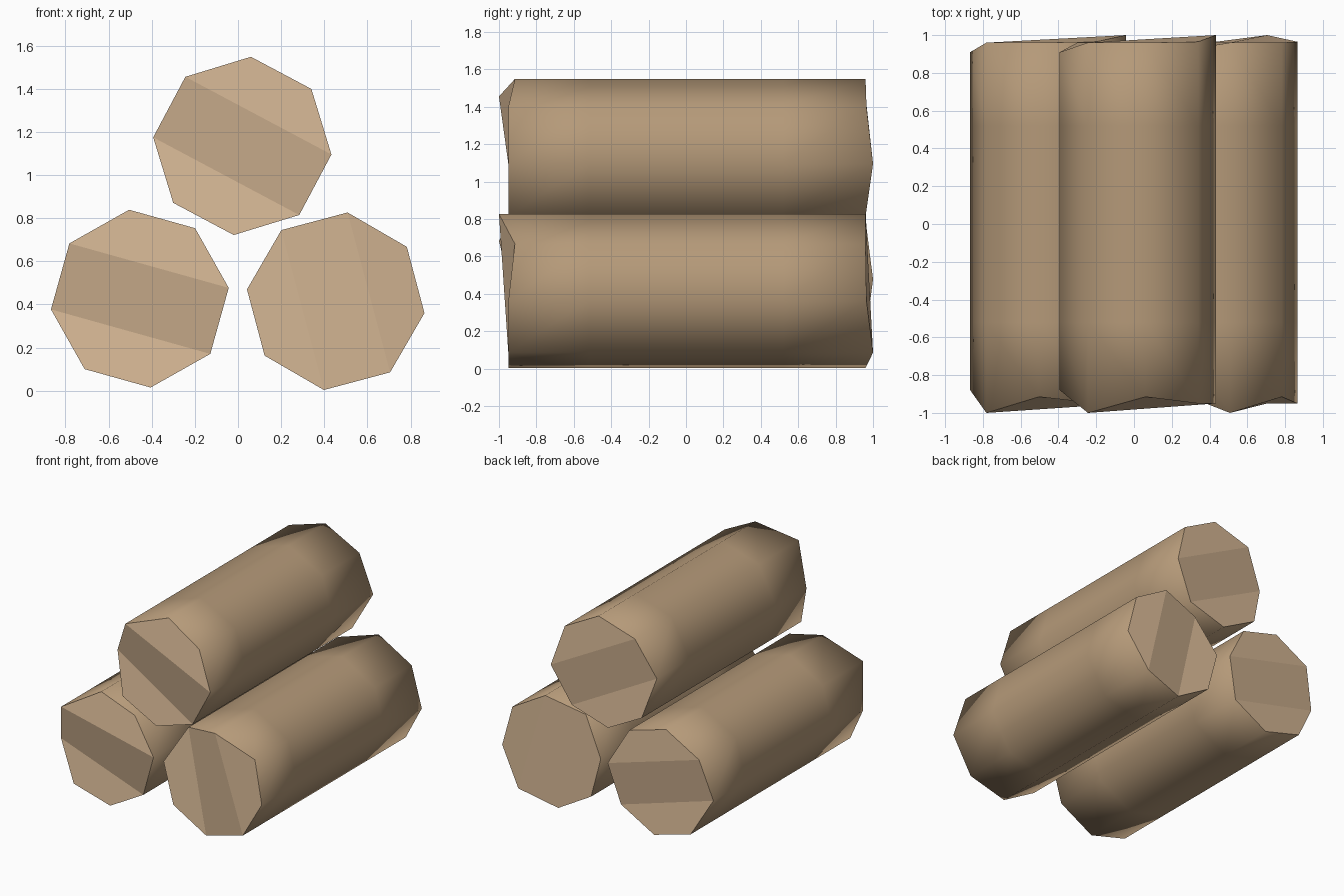
import bpy, math
from mathutils import Vector

cube = bpy.data.objects.get("Cube")
if cube:
    bpy.data.objects.remove(cube, do_unlink=True)


def make_material(name, color):
    mat = bpy.data.materials.new(name)
    mat.use_nodes = True
    mat.diffuse_color = color
    mat.node_tree.nodes["Principled BSDF"].inputs["Base Color"].default_value = color
    return mat


bark = make_material("bark_brown", (0.46, 0.32, 0.19, 1))
cut_wood = make_material("cut_wood_tan", (0.65, 0.46, 0.29, 1))

SIDES, RADIUS = 8, 0.415
# Lengthwise position of each corner, ring by ring: chipped ends, plain middle
RINGS = [
    [-.95, -.95, -.915, -1, -.88, -.95, -.95, -.95],
    [-.52] * SIDES,
    [.52] * SIDES,
    [1, .965, .96, .96, .91, .96, .96, .96],
]


def make_log(name, x, z, turn):
    verts, soft = [], []
    for r, ring in enumerate(RINGS):
        lean = {0: -0.7, 3: 0.7}.get(r, 0)
        for i, y in enumerate(ring):
            a = math.radians(turn) + math.tau * i / SIDES
            c, s = math.cos(a), math.sin(a)
            verts.append((x + RADIUS * c, y, z + RADIUS * s))
            soft.append(Vector((c, lean, s)).normalized())
    # Bark sides
    faces = []
    for r in range(len(RINGS) - 1):
        for i in range(SIDES):
            j = (i + 1) % SIDES
            a, b = r * SIDES, (r + 1) * SIDES
            faces.append((a + i, b + i, b + j, a + j))
    # Cut ends, each folded into three strips
    last = (len(RINGS) - 1) * SIDES
    for strip in ((0, 1, 2, 3), (0, 3, 4, 7), (4, 5, 6, 7)):
        faces.append(strip)
        faces.append([last + i for i in reversed(strip)])

    mesh = bpy.data.meshes.new(name)
    mesh.from_pydata(verts, [], faces)
    mesh.materials.append(bark)
    mesh.materials.append(cut_wood)
    # Rounded shading on the bark, flat shading on the ends
    normals = [None] * len(mesh.loops)
    for p in mesh.polygons:
        is_end = abs(p.normal.y) > 0.7
        p.material_index = int(is_end)
        p.use_smooth = True
        for k in p.loop_indices:
            normals[k] = p.normal.copy() if is_end else soft[mesh.loops[k].vertex_index]
    mesh.normals_split_custom_set(normals)
    obj = bpy.data.objects.new(name, mesh)
    bpy.context.collection.objects.link(obj)


make_log("top_log", 0.02, 1.135, -5.5)
make_log("right_log", -0.455, 0.427, 6.9)
make_log("left_log", 0.453, 0.415, -52.6)
